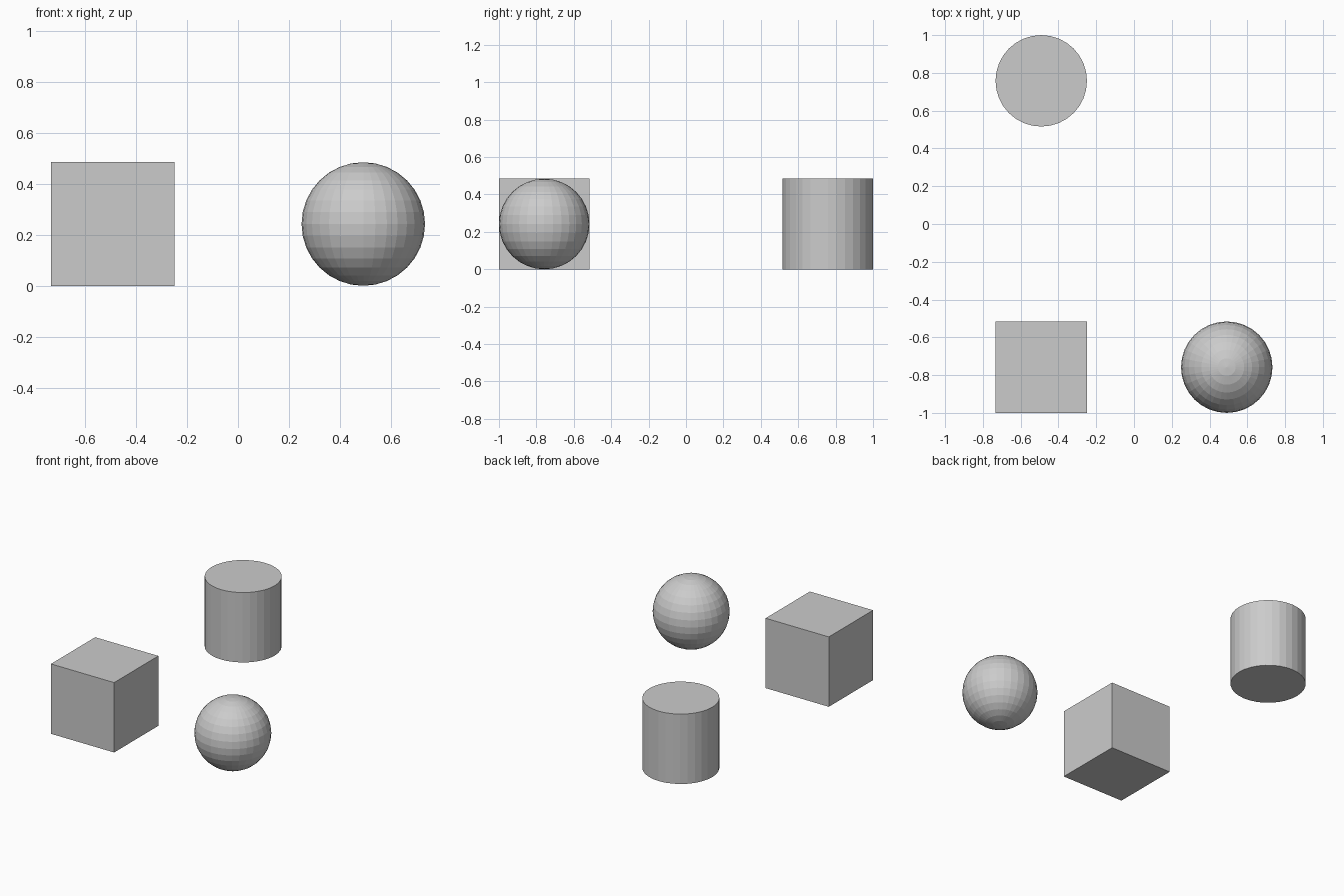
import bpy

if "Cube" in bpy.data.objects:
    bpy.data.objects.remove(bpy.data.objects["Cube"])

SIZE = 0.484          # shared width, depth and height
R = SIZE / 2
X, Y = 0.491, 1 - R   # layout offsets


def name_part(name):
    bpy.context.object.name = name


# Cube, front left
bpy.ops.mesh.primitive_cube_add(size=SIZE, location=(-X, -Y, R))
name_part("cube_block")

# Faceted ball, front right
bpy.ops.mesh.primitive_uv_sphere_add(segments=32, ring_count=16, radius=R, location=(X, -Y, R))
name_part("ball")

# Faceted cylinder, back left
bpy.ops.mesh.primitive_cylinder_add(vertices=32, radius=R, depth=SIZE, location=(-X, Y, R))
name_part("cylinder_block")
